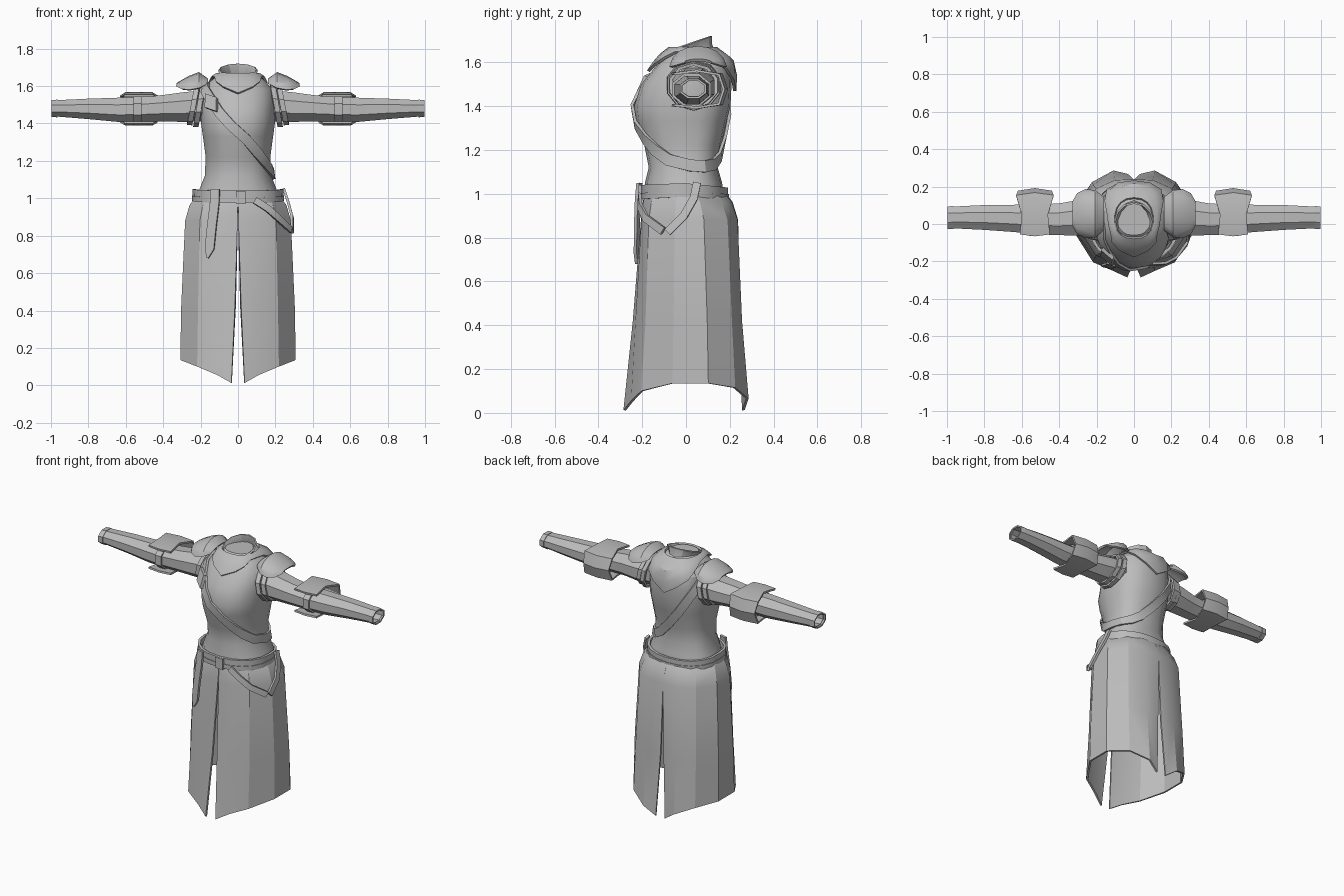
import bpy, bmesh, math
from mathutils import Vector

if "Cube" in bpy.data.objects:
    bpy.data.objects.remove(bpy.data.objects["Cube"])

cloth = bpy.data.materials.new("plain_grey")
cloth.diffuse_color = (0.5, 0.5, 0.5, 1)
cloth.use_nodes = True
cloth.node_tree.nodes["Principled BSDF"].inputs["Base Color"].default_value = cloth.diffuse_color


def finish(name, bm, thick=0, mirror=False, angle=30):
    bmesh.ops.recalc_face_normals(bm, faces=bm.faces[:])
    me = bpy.data.meshes.new(name)
    bm.to_mesh(me)
    bm.free()
    ob = bpy.data.objects.new(name, me)
    bpy.context.collection.objects.link(ob)
    me.materials.append(cloth)
    if thick:
        m = ob.modifiers.new("thickness", 'SOLIDIFY')
        m.thickness, m.offset = thick, 0
    if mirror:
        m = ob.modifiers.new("mirror", 'MIRROR')
        m.use_mirror_merge = False
    bpy.ops.object.select_all(action='DESELECT')
    ob.select_set(True)
    bpy.context.view_layer.objects.active = ob
    bpy.ops.object.convert(target='MESH')
    bpy.ops.object.shade_smooth_by_angle(angle=math.radians(angle))
    return ob


def loft(name, rings, closed=True, loop=False, caps=(False, False), **kw):
    """Skin a list of equal-length point rows."""
    bm = bmesh.new()
    rows = [[bm.verts.new(p) for p in r] for r in rings]
    n = len(rows[0])
    pairs = list(zip(rows, rows[1:])) + ([(rows[-1], rows[0])] if loop else [])
    for a, b in pairs:
        for i in range(n if closed else n - 1):
            j = (i + 1) % n
            bm.faces.new((a[i], a[j], b[j], b[i]))
    for use, row in zip(caps, (rows[0], rows[-1])):
        if use:
            bm.faces.new(row)
    return finish(name, bm, **kw)


def ribbon(name, pts, normals, half, loop=False, thick=0.014, point=False, **kw):
    """Flat strap following points, lying square to the normals."""
    pts = [Vector(p) for p in pts]
    n = len(pts)
    rows = []
    for i, p in enumerate(pts):
        a = pts[(i - 1) % n] if loop else pts[max(i - 1, 0)]
        b = pts[(i + 1) % n] if loop else pts[min(i + 1, n - 1)]
        side = (b - a).cross(Vector(normals[i])).normalized()
        h = 0.004 if point and i == n - 1 else half
        rows.append((p - side * h, p + side * h))
    return loft(name, rows, closed=False, loop=loop, thick=thick, **kw)


def lerp_table(table, z):
    if z <= table[0][0]:
        return table[0][1:]
    for a, b in zip(table, table[1:]):
        if z <= b[0]:
            t = (z - a[0]) / (b[0] - a[0])
            return [u + (v - u) * t for u, v in zip(a[1:], b[1:])]
    return table[-1][1:]


def spow(v, p):
    return math.copysign(abs(v) ** p, v)


# Torso outline: height, half width, front y, back y
BODY = [(1.00, .222, -.185, .17), (1.05, .208, -.188, .165), (1.12, .18, -.17, .145),
        (1.22, .175, -.19, .16), (1.33, .19, -.228, .185), (1.40, .2, -.237, .203),
        (1.50, .2, -.205, .208), (1.58, .19, -.14, .205), (1.63, .145, -.1, .18),
        (1.67, .085, -.06, .12)]


def surf(deg, z, off=0.0):
    """Point on the torso; 0 degrees is the front, 90 is +x."""
    hw, yf, yb = lerp_table(BODY, z)
    t = math.radians(deg)
    s, c = spow(math.sin(t), .85), spow(math.cos(t), .85)
    yc = .02
    r = (yc - yf) if c > 0 else (yb - yc)
    return Vector(((hw + off) * s, yc - (r + off) * c, z))


def surf_normal(deg, z):
    u = surf(deg + 4, z) - surf(deg - 4, z)
    v = surf(deg, z + .02) - surf(deg, z - .02)
    return u.cross(v).normalized()


N = 18
ANG = [360 * i / N for i in range(N)]
loft("torso", [[surf(a, row[0]) for a in ANG] for row in BODY], caps=(True, True))

# Mantle with a point at the front and a longer one at the back
MANTLE = [(0, 1.56), (30, 1.61), (65, 1.652), (110, 1.64), (150, 1.55), (180, 1.47)]


def mantle_row(t, off):
    row = []
    for a in ANG:
        z = lerp_table(MANTLE, min(a, 360 - a))[0]
        row.append(surf(a, z + (1.665 - z) * t, off))
    return row


loft("mantle", [mantle_row(0, .016), mantle_row(.35, .02), mantle_row(.7, .02),
                mantle_row(1, .01)], thick=.014)


# Flaring neck collar, higher at the back
def collar_row(rx, yf, yb, zf, zb):
    row = []
    for i in range(12):
        t = math.tau * i / 12
        k = (1 - math.cos(t)) / 2
        row.append((rx * math.sin(t), yf + (yb - yf) * k, zf + (zb - zf) * k))
    return row


loft("collar", [collar_row(.085, -.07, .13, 1.6, 1.645), collar_row(.08, -.068, .115, 1.625, 1.68),
                collar_row(.103, -.088, .113, 1.65, 1.72)], thick=.01)

# Diagonal sash round the body: angle, height
SASH = [(-58, 1.575), (-42, 1.53), (-25, 1.46), (-8, 1.39), (10, 1.315), (28, 1.25), (45, 1.2),
        (65, 1.155), (90, 1.13), (115, 1.125), (140, 1.135), (160, 1.17), (180, 1.25),
        (200, 1.35), (220, 1.45), (240, 1.53), (262, 1.59), (285, 1.6)]
ribbon("sash", [surf(a, z, .01) for a, z in SASH], [surf_normal(a, z) for a, z in SASH],
       .027, loop=True)

# Diamond clasp on the sash
c, nrm = surf(-37, 1.51, .02), surf_normal(-37, 1.51)
along = (surf(-25, 1.46) - surf(-42, 1.53)).normalized()
across = nrm.cross(along)
bm = bmesh.new()
bm.faces.new([bm.verts.new(c + d) for d in (along * .07, across * .042, along * -.07, across * -.042)])
finish("sash_clasp", bm, thick=.02)


# Two belts with a buckle
def belt(name, zf, zs, zb, half, grow):
    pts, ns = [], []
    for i in range(20):
        t = math.tau * i / 20
        cs, sn = spow(math.cos(t), .9), spow(math.sin(t), .9)
        z = zs + ((zf if cs > 0 else zb) - zs) * abs(cs)
        pts.append(((.226 + grow) * sn, -.008 - (.184 + grow) * cs, z))
        ns.append((sn, -cs, 0))
    ribbon(name, pts, ns, half, loop=True, thick=.016)


belt("upper_belt", 1.022, 1.03, 1.01, .019, .008)
belt("lower_belt", .99, 1.0, .985, .014, .012)
bm = bmesh.new()
bmesh.ops.create_cube(bm, size=1)
for v in bm.verts:
    v.co = Vector((v.co.x * .05 + .015, v.co.y * .02 - .208, v.co.z * .07 + 1.005))
finish("buckle", bm)

# Hanging strap at the front, and a looped strap on one hip
ribbon("hanging_strap", [(-.122, -.213, 1.05), (-.125, -.22, .97), (-.14, -.224, .85),
                         (-.152, -.225, .73), (-.162, -.225, .68)],
       [(-.3, -1, 0)] * 5, .025, point=True)
ribbon("hip_strap_front", [(.09, -.212, .99), (.16, -.212, .945), (.22, -.185, .89), (.283, -.105, .83)],
       [(.2, -1, 0), (.4, -1, 0), (.7, -.7, 0), (1, -.3, 0)], .018)
ribbon("hip_strap_side", [(.245, .05, 1.05), (.268, .035, .98), (.29, -.01, .9), (.29, -.085, .825)],
       [(1, 0, .3)] * 4, .018)

# Long skirt, one half mirrored, split at front and back
xy_top = [(0, -.182), (.08, -.18), (.165, -.14), (.226, -.04), (.226, .04), (.165, .13), (.08, .172), (0, .178)]
xy_hip = [(.002, -.2), (.1, -.198), (.2, -.165), (.277, -.05), (.277, .08), (.2, .185), (.1, .23), (0, .232)]
xy_mid = [(.016, -.237), (.11, -.225), (.21, -.18), (.298, -.055), (.298, .095), (.215, .205), (.105, .25), (.012, .243)]
xy_hem = [(.034, -.28), (.11, -.245), (.215, -.2), (.303, -.06), (.303, .1), (.22, .22), (.11, .28), (.034, .262)]
z_hem = [.012, .055, .1, .135, .135, .115, .065, .012]
rows = [[(x, y, 1.0) for x, y in xy_top],
        [(x * .55 + u * .45, y * .55 + v * .45, .96) for (x, y), (u, v) in zip(xy_hip, xy_top)],
        [(x, y, .88) for x, y in xy_hip],
        [(x, y, .42) for x, y in xy_mid],
        [(x, y, z) for (x, y), z in zip(xy_hem, z_hem)]]
loft("skirt", rows, closed=False, thick=.012, mirror=True, angle=25)


# Sleeves, cuffs and arm bands
def arm_ring(x, cy, cz, ry, rz, n=8, lean=0):
    return [(x + lean * math.sin(t), cy + ry * math.cos(t), cz + rz * math.sin(t))
            for t in (math.tau * (i + .5) / n for i in range(n))]


SLEEVE = [(.16, .035, 1.495, .1, .085), (.28, .035, 1.488, .1, .083), (.4, .025, 1.482, .088, .072),
          (.52, .025, 1.475, .082, .066), (.64, .03, 1.473, .075, .066), (.8, .035, 1.478, .068, .055),
          (.985, .035, 1.481, .058, .042)]
loft("sleeve", [arm_ring(*s) for s in SLEEVE], thick=.008, mirror=True, angle=25)
loft("cuff", [arm_ring(.965, .035, 1.48, .062, .046), arm_ring(.997, .033, 1.48, .06, .044)],
     thick=.01, mirror=True)
loft("elbow_strap", [arm_ring(x, .025, 1.475, .09, .074) for x in (.515, .558)], thick=.012, mirror=True)
for nm, x, ry, rz in (("armhole_band", .205, .122, .11), ("shoulder_band", .238, .112, .1)):
    loft(nm, [arm_ring(x - .014, .035, 1.497, ry, rz, 10, -.02),
              arm_ring(x + .014, .035, 1.495, ry - .004, rz - .004, 10, -.02)],
         thick=.014, mirror=True)

# Elbow guard: wraps the back of the arm, open at the front (y, z, half length)
GUARD = [(-.055, 1.548, .08), (.05, 1.562, .07), (.15, 1.545, .1), (.172, 1.478, .09),
         (.15, 1.41, .1), (.05, 1.394, .07), (-.055, 1.405, .08)]
loft("elbow_guard", [[(.53 - h, y, z), (.53, y + (.014 if y > .1 else -.01 if y < 0 else 0), z), (.53 + h, y, z)]
                     for y, z, h in GUARD], closed=False, thick=.012, mirror=True)

# Domed shoulder pads: x, half depth, rim height, top height
PAD = [(.165, .085, 1.61, 1.635), (.21, .12, 1.588, 1.668), (.26, .125, 1.578, 1.648),
       (.3, .105, 1.583, 1.625), (.325, .06, 1.597, 1.61)]
loft("shoulder_pad", [[(x, .055 - d * math.cos(math.pi * i / 8),
                        zr + (zt - zr) * math.sin(math.pi * i / 8)) for i in range(9)]
                      for x, d, zr, zt in PAD], closed=False, thick=.014, mirror=True)
